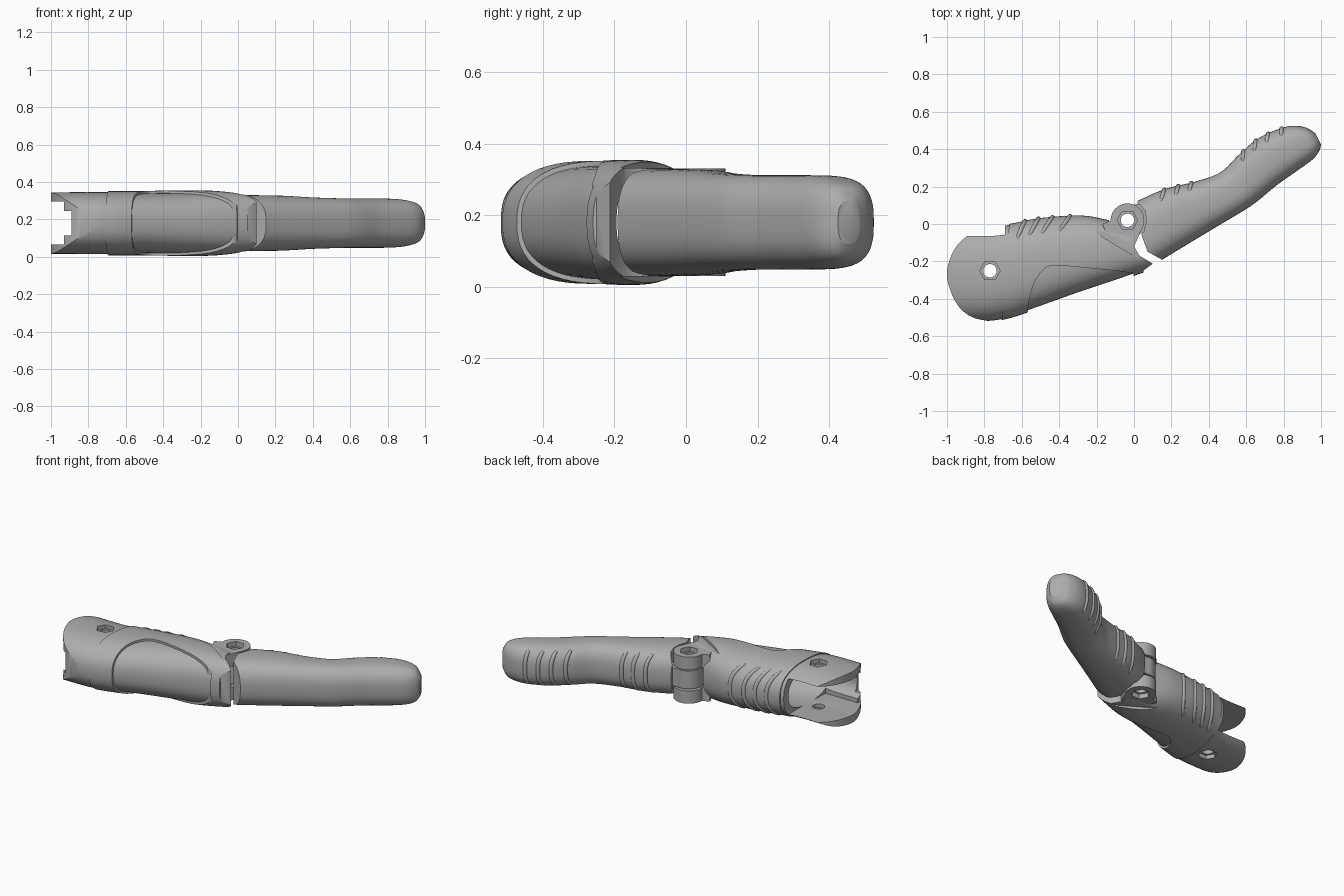
import bpy, bmesh, math
from mathutils import Vector

if "Cube" in bpy.data.objects:
    bpy.data.objects.remove(bpy.data.objects["Cube"])

MID = 0.18  # height of the symmetry plane
KNUCKLE, BASE_PIN = (-0.035, 0.02), (-0.77, -0.25)

grey = bpy.data.materials.new("plain grey")
grey.use_nodes = True
grey.diffuse_color = (0.42, 0.42, 0.42, 1)
grey.node_tree.nodes["Principled BSDF"].inputs["Base Color"].default_value = grey.diffuse_color

# Stations: front x, front y, back x, back y, half height
PROXIMAL = [(-1.05, -.53, -1.05, 0, .17), (-.8, -.525, -.8, -.01, .172),
            (-.7, -.512, -.67, .0, .172), (-.58, -.477, -.5, .032, .172),
            (-.3, -.378, -.28, .045, .175), (-.1, -.312, -.13, .02, .172),
            (.12, -.235, .04, -.01, .15)]
DISTAL = [(.1, -.222, -.02, .105, .15), (.3, -.1, .16, .185, .147), (.45, -.01, .32, .225, .138),
          (.6, .08, .46, .275, .133), (.67, .13, .56, .37, .132), (.76, .205, .66, .455, .132),
          (.88, .29, .77, .507, .13), (.955, .345, .85, .525, .12), (.99, .39, .92, .515, .1),
          (1, .425, .97, .485, .06)]


def spline(pts, t):
    """Catmull-Rom point at station number t."""
    i = min(int(t), len(pts) - 2)
    f = t - i
    a, b, c, d = (pts[max(0, min(len(pts) - 1, i + k))] for k in (-1, 0, 1, 2))
    return [q + f / 2 * (r - p + f * (2*p - 5*q + 4*r - s + f * (3*(q - r) + s - p)))
            for p, q, r, s in zip(a, b, c, d)]


def smooth_line(pts, n=5):
    return [spline(pts, i / n) for i in range((len(pts) - 1) * n + 1)]


def section_point(stations, t, angle, inset=0, power=2.45):
    fx, fy, bx, by, h = spline(stations, t)
    front, back = Vector((fx, fy, MID)), Vector((bx, by, MID))
    half = (back - front) / 2
    half *= (half.length - inset) / half.length
    shape = lambda v: math.copysign(abs(v) ** (2 / power), v)
    p = (front + back) / 2 + half * shape(math.cos(angle))
    p.z += (h - inset) * shape(math.sin(angle))
    return p


def finish(name, bm):
    bmesh.ops.recalc_face_normals(bm, faces=bm.faces)
    mesh = bpy.data.meshes.new(name)
    bm.to_mesh(mesh)
    bm.free()
    mesh.materials.append(grey)
    ob = bpy.data.objects.new(name, mesh)
    bpy.context.collection.objects.link(ob)
    return ob


def loft(name, stations, inset=0, power=2.45, sides=56, steps=8):
    bm = bmesh.new()
    rings = []
    for i in range((len(stations) - 1) * steps + 1):
        rings.append([bm.verts.new(section_point(stations, i / steps, math.tau * k / sides, inset, power))
                      for k in range(sides)])
    for a, b in zip(rings, rings[1:]):
        for k in range(sides):
            bm.faces.new((a[k], a[k - 1], b[k - 1], b[k]))
    bm.faces.new(rings[0])
    bm.faces.new(rings[-1])
    return finish(name, bm)


def prism(name, outline, z0=-.2, z1=.6):
    bm = bmesh.new()
    face = bm.faces.new([bm.verts.new((p[0], p[1], z0)) for p in outline])
    top = bmesh.ops.extrude_face_region(bm, geom=[face])["geom"]
    bmesh.ops.translate(bm, vec=(0, 0, z1 - z0),
                        verts=[v for v in top if isinstance(v, bmesh.types.BMVert)])
    return finish(name, bm)


def rod(center, r, z0=-.2, z1=.6, sides=40, name="cutter"):
    return prism(name, [(center[0] + r * math.cos(math.tau * k / sides),
                         center[1] + r * math.sin(math.tau * k / sides)) for k in range(sides)], z0, z1)


def box(x0, x1, y0, y1, z0, z1, name="cutter"):
    return prism(name, [(x0, y0), (x1, y0), (x1, y1), (x0, y1)], z0, z1)


def carve(ob, tools, operation="DIFFERENCE"):
    """Apply each tool as a boolean, then drop it."""
    for tool in tools:
        mod = ob.modifiers.new("cut", "BOOLEAN")
        mod.object, mod.operation, mod.solver = tool, operation, "EXACT"
        bpy.context.view_layer.update()
        mesh = bpy.data.meshes.new_from_object(ob.evaluated_get(bpy.context.evaluated_depsgraph_get()))
        ob.modifiers.clear()
        ob.data = mesh
        bpy.data.objects.remove(tool)


def shade(ob, degrees=32):
    ob.data.shade_smooth()
    ob.data.set_sharp_from_angle(angle=math.radians(degrees))


def cavity():
    return loft("cutter", PROXIMAL, inset=.055)


def pin_cutters(center, low, high, depth=.03):
    """Round bore with a hexagonal pocket on both outer faces."""
    return [rod(center, .036), rod(center, .055, -.2, low + depth, 6), rod(center, .055, high - depth, .6, 6)]


# Base fork: two rounded plates joined by a front wall
fork = loft("base_fork", PROXIMAL, inset=.006)
fork_outline = smooth_line([(-.667, .01), (-.74, -.022), (-.85, -.04), (-.95, -.12), (-1, -.25), (-.98, -.36),
                            (-.93, -.45), (-.86, -.5), (-.77, -.52), (-.705, -.53)])
carve(fork, [prism("cutter", fork_outline)], "INTERSECT")
carve(fork, [box(-1.2, -.69, -.42, .3, .065, .295), box(-1.2, -.93, -.8, .3, .065, .295),
             box(-1.2, -.89, -.8, .3, .115, .245), cavity()] + pin_cutters(BASE_PIN, .01, .35))
shade(fork)

# Proximal body: hollow shell with a sunken pad area and a low hinge flank
PAD = smooth_line([(-.575, -.6), (-.565, -.44), (-.535, -.32), (-.48, -.24), (-.42, -.222), (-.3, -.23),
                   (-.1, -.25), (-.03, -.262), (0, -.29), (.005, -.6)])
SEAM = [(-.665, .3), (-.667, 0), (-.69, -.25), (-.708, -.52), (-.708, -.8), (.5, -.8), (.5, .3)]
END = [(-.12, .3), (-.12, .02), (-.06, -.04), (0, -.06), (0, -.12), (.03, -.17), (.1, -.212), (.05, -.25),
       (.04, -.6), (1, -.6), (1, .3)]
FLANK = smooth_line([(-.28, .08), (-.25, .0), (-.18, -.06), (-.05, -.14), (.12, -.24)]) + [(.3, .3)]
body = loft("proximal_body", PROXIMAL)
carve(body, [prism("cutter", SEAM)], "INTERSECT")
carve(body, [prism("cutter", PAD), prism("cutter", END), cavity(),
             prism("cutter", FLANK, .332, .6), prism("cutter", FLANK, -.2, .028),
             rod(KNUCKLE, .1, .115, .245)])
shade(body)

# Sunken grip pad
pad = loft("grip_pad", PROXIMAL, inset=.013)
carve(pad, [prism("cutter", PAD)], "INTERSECT")
carve(pad, [cavity()])
shade(pad)

# Hinge ears, above and below the tongue
for side, z0, z1 in (("lower", .03, .112), ("upper", .248, .33)):
    ear = rod(KNUCKLE, .09, z0, z1, name=side + "_hinge_ear")
    arm = prism("arm", [(-.17, .0), (-.09, .03), (.045, -.02), (.0, -.12), (-.1, -.16)], z0, z1)
    carve(ear, [arm], "UNION")
    carve(ear, pin_cutters(KNUCKLE, .03, .33))
    shade(ear)

# Distal segment, its end shaped around the hinge
CUT = [(-.5, -.5), (.18, -.5), (.152, -.192), (.04, -.13), (.015, -.1), (.052, -.04), (.066, .02),
       (.06, .07), (.035, .1), (.02, .11), (.02, .5), (-.5, .5)]
tip = loft("fingertip", DISTAL, power=2.7)
carve(tip, [prism("cutter", CUT)])
shade(tip)

# Hinge tongue between the ears
tongue = rod(KNUCKLE, .085, .122, .238, name="hinge_tongue")
carve(tongue, [prism("arm", [(-.03, .1), (.12, .12), (.12, -.03), (-.0, -.06)], .122, .238)], "UNION")
carve(tongue, [rod(KNUCKLE, .036)])
shade(tongue)

# Grip ribs: half-round bars wrapped over the back
RIBS = [("proximal_rib", PROXIMAL, 2.45, (2.55, 2.95, 3.3, 3.7)),
        ("middle_rib", DISTAL, 2.7, (1.0, 1.45, 1.9)),
        ("tip_rib", DISTAL, 2.7, (4.25, 4.9, 5.5, 6.2))]
for name, stations, power, places in RIBS:
    for n, t in enumerate(places):
        curve = bpy.data.curves.new(f"{name}_{n + 1}", "CURVE")
        curve.dimensions = "3D"
        curve.bevel_depth, curve.bevel_resolution, curve.use_fill_caps = .013, 3, True
        line = curve.splines.new("POLY")
        line.points.add(24)
        for k, p in enumerate(line.points):
            s = k / 12 - 1
            at = section_point(stations, t - .22 * s * s, s * .95, .004, power)
            p.co = (*at, 1)
            p.radius = math.sqrt(max(.05, 1 - s ** 6))
        line.use_smooth = True
        curve.materials.append(grey)
        bpy.context.collection.objects.link(bpy.data.objects.new(curve.name, curve))
